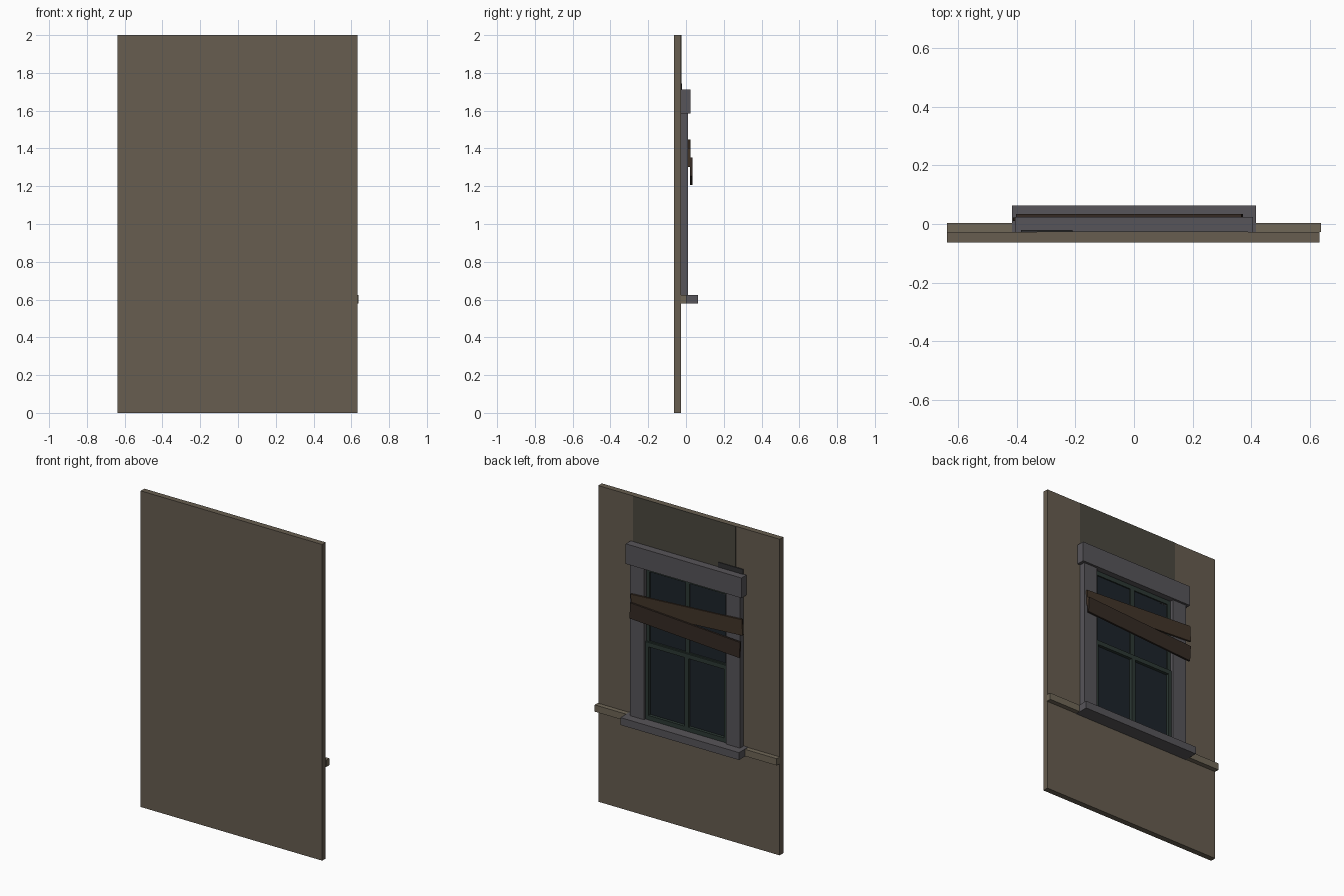
import bpy, math

if "Cube" in bpy.data.objects:
    bpy.data.objects.remove(bpy.data.objects["Cube"])

def mat(name, r, g, b):
    m = bpy.data.materials.new(name)
    m.diffuse_color = (r, g, b, 1)
    m.use_nodes = True
    m.node_tree.nodes["Principled BSDF"].inputs["Base Color"].default_value = m.diffuse_color
    return m

PLASTER = mat("plaster", 0.135, 0.11, 0.08)
STAIN = mat("damp_stain", 0.07, 0.065, 0.05)
LEDGE = mat("ledge_stone", 0.16, 0.135, 0.095)
TRIM = mat("trim_stone", 0.095, 0.09, 0.10)
SASH = mat("sash_paint", 0.025, 0.04, 0.034)
GLASS = mat("dark_glass", 0.012, 0.017, 0.024)
GRIME = mat("grime", 0.03, 0.03, 0.032)
WOOD_A = mat("board_wood_light", 0.055, 0.035, 0.022)
WOOD_B = mat("board_wood_dark", 0.035, 0.023, 0.017)

def box(name, x, y, z, material, tilt=0.0):
    """Box from (min, max) ranges, optionally tilted about y."""
    centre = [(a + b) / 2 for a, b in (x, y, z)]
    bpy.ops.mesh.primitive_cube_add(size=1, location=centre)
    o = bpy.context.object
    o.name = name
    for v in o.data.vertices:
        for i, (a, b) in enumerate((x, y, z)):
            v.co[i] *= b - a
    o.rotation_euler.y = tilt
    o.data.materials.append(material)
    return o

WALL = -0.027  # outer wall face

# Wall slab, damp stain over the window, thin ledge course
box("wall", (-0.637, 0.633), (-0.063, WALL), (0, 2), PLASTER)
box("damp_stain", (-0.33, 0.388), (WALL - 0.002, WALL + 0.002), (1.6, 2.0), STAIN)
for side, x in (("left", (-0.637, -0.40)), ("right", (0.40, 0.637))):
    box("ledge_" + side, x, (WALL, 0.003), (0.58, 0.623), LEDGE)

# Stone surround
box("sill", (-0.415, 0.415), (WALL, 0.063), (0.578, 0.625), TRIM)
box("lintel", (-0.405, 0.405), (WALL, 0.024), (1.585, 1.712), TRIM)
for side, s in (("left", -1), ("right", 1)):
    box("jamb_" + side, tuple(sorted((s * 0.287, s * 0.385))), (WALL, 0.01), (0.62, 1.59), TRIM)

# Two sliding sashes, the lower one standing further out
def sash(name, z0, z1, front):
    w, r = 0.287, 0.028
    y = (WALL, front)
    box(name + "_glass", (-w, w), (WALL, WALL + 0.005), (z0, z1), GLASS)
    for i, s in enumerate((-1, 1)):
        box(f"{name}_stile_{i}", tuple(sorted((s * w, s * (w - 0.022)))), y, (z0, z1), SASH)
    box(name + "_bottom_rail", (-w, w), y, (z0, z0 + r), SASH)
    box(name + "_top_rail", (-w, w), y, (z1 - r, z1), SASH)
    box(name + "_mullion", (-0.014, 0.014), y, (z0, z1), SASH)

sash("upper_sash", 1.09, 1.585, -0.014)
sash("lower_sash", 0.625, 1.115, -0.003)

# Grime patch behind the lintel corner
box("grime_patch", (-0.385, -0.21), (WALL, WALL + 0.006), (1.55, 1.743), GRIME)

# Crossed boards nailed over the opening
box("board_upper", (-0.41, 0.37), (0.011, 0.023), (1.325, 1.425), WOOD_A, math.radians(3.4))
box("board_lower", (-0.40, 0.37), (0.022, 0.034), (1.23, 1.33), WOOD_B, math.radians(-3.4))
